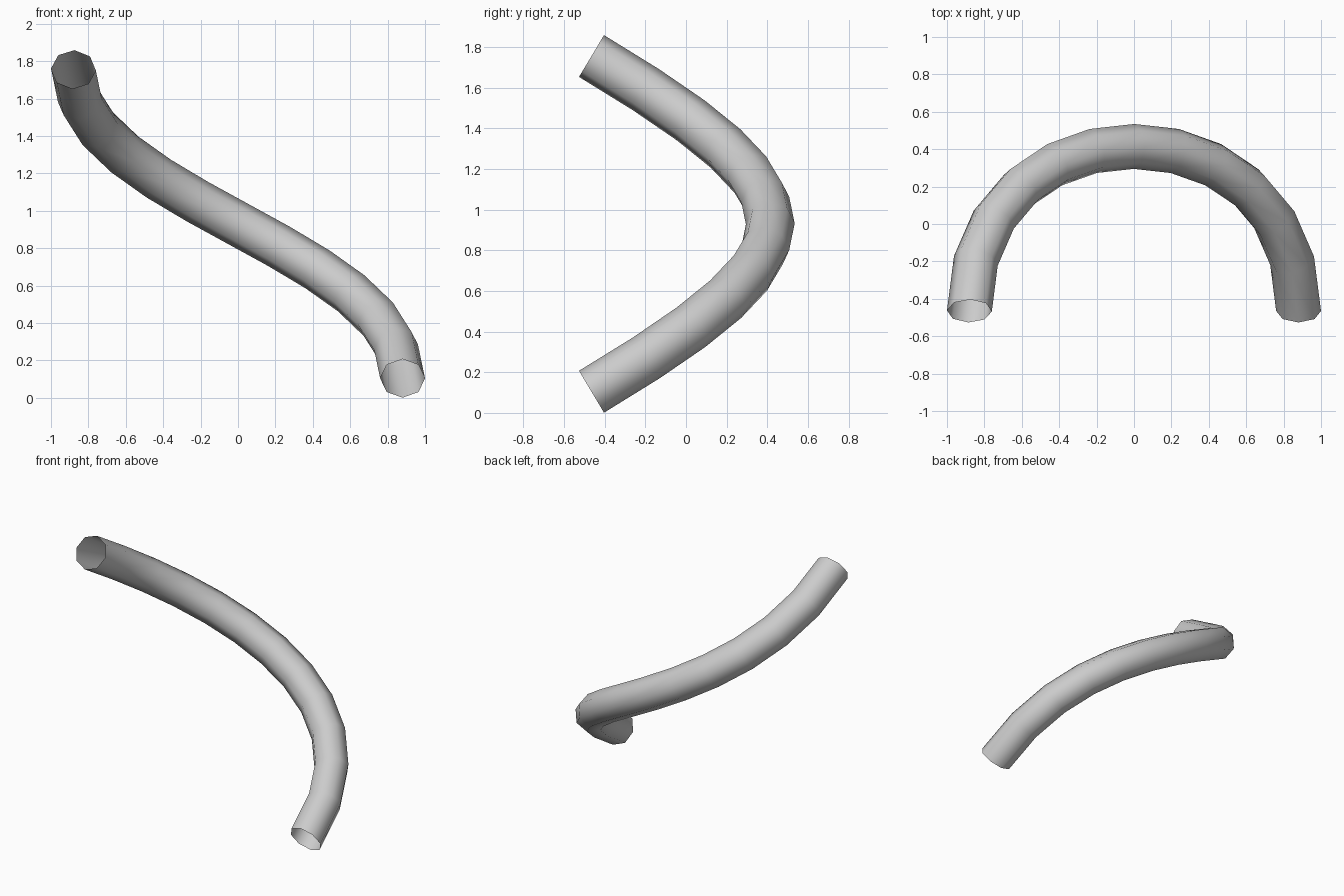
import bpy

if "Cube" in bpy.data.objects:
    bpy.data.objects.remove(bpy.data.objects["Cube"])

# Centre line: one cubic segment making a half turn while rising
R, H, RISE = 0.88, 1.173, 0.70
Y0, Z0, Z1 = -0.465, 0.104, 1.756

curve = bpy.data.curves.new("curved_pipe", "CURVE")
curve.dimensions = "3D"
curve.resolution_u = 12
curve.bevel_depth = 0.12
curve.bevel_resolution = 2      # eight-sided section
curve.use_fill_caps = False     # open ends

spline = curve.splines.new("BEZIER")
spline.bezier_points.add(1)
for point, side, z in zip(spline.bezier_points, (1, -1), (Z0, Z1)):
    point.handle_left_type = point.handle_right_type = "FREE"
    point.co = (side * R, Y0, z)
    inner = (side * R, Y0 + H, z + side * RISE)
    outer = (side * R, Y0 - H, z - side * RISE)
    point.handle_right = inner if side > 0 else outer
    point.handle_left = outer if side > 0 else inner

# Turn the swept curve into a smooth mesh pipe
pipe = bpy.data.objects.new("curved_pipe", curve)
bpy.context.collection.objects.link(pipe)
bpy.context.view_layer.objects.active = pipe
pipe.select_set(True)
bpy.ops.object.convert(target="MESH")
bpy.ops.object.shade_smooth()
